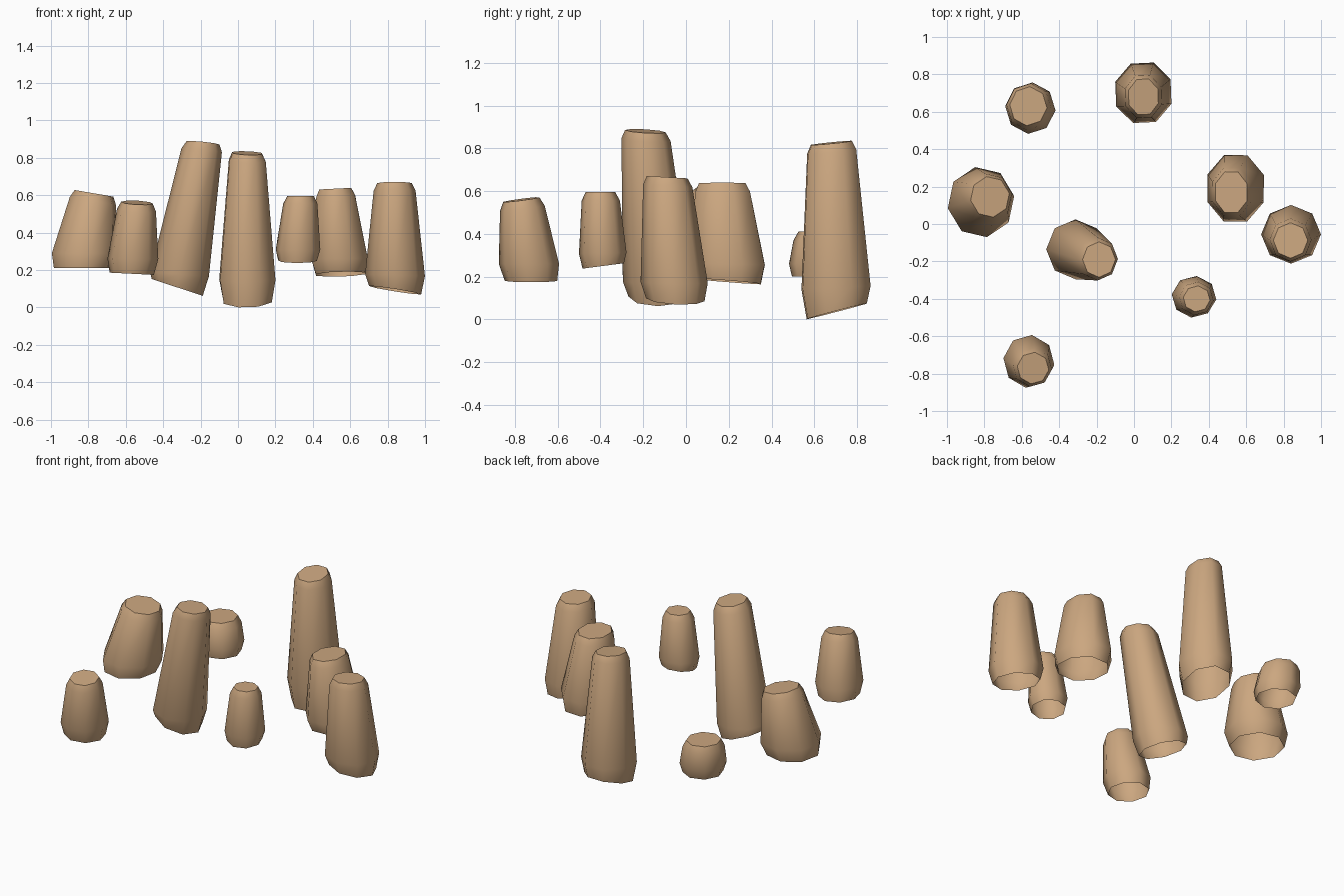
import bpy, bmesh, math

if "Cube" in bpy.data.objects:
    bpy.data.objects.remove(bpy.data.objects["Cube"])

wood = bpy.data.materials.new("tan_stone")
wood.diffuse_color = (0.60, 0.385, 0.215, 1)
wood.use_nodes = True
wood.node_tree.nodes["Principled BSDF"].inputs["Base Color"].default_value = wood.diffuse_color

SIDES = 8


def stump(name, base, wide, base_slope, lift, top, cap, top_slope, phase):
    """Open-bottomed tapering octagonal stump with tilted ends and a bevelled top.
    base/top: centres, wide/cap: x and y radii, slopes: dz/dx and dz/dy."""
    bm = bmesh.new()

    def ring(c, r, slope):
        out = []
        for i in range(SIDES):
            a = math.radians(phase) + 2 * math.pi * i / SIDES
            x, y = r[0] * math.cos(a), r[1] * math.sin(a)
            out.append(bm.verts.new((c[0] + x, c[1] + y,
                                     c[2] + x * slope[0] + y * slope[1])))
        return out

    def along(z):
        t = (z - base[2]) / (top[2] - base[2])
        return [base[i] + (top[i] - base[i]) * t for i in range(3)]

    belly = [base_slope[0] * 0.2, base_slope[1] * 0.2]
    rings = [
        ring(base, [r * 0.87 for r in wide], base_slope),
        ring(along(base[2] + lift), wide, belly),
        ring(along(top[2] - 0.04), [r + 0.02 for r in cap], top_slope),
        ring(top, cap, top_slope),
    ]
    for lo, hi in zip(rings, rings[1:]):
        for i in range(SIDES):
            j = (i + 1) % SIDES
            bm.faces.new((lo[i], lo[j], hi[j], hi[i]))
    bm.faces.new(rings[-1])
    mesh = bpy.data.meshes.new(name)
    bm.to_mesh(mesh)
    bm.free()
    mesh.materials.append(wood)
    ob = bpy.data.objects.new(name, mesh)
    bpy.context.collection.objects.link(ob)
    bpy.ops.object.select_all(action='DESELECT')
    ob.select_set(True)
    bpy.context.view_layer.objects.active = ob
    bpy.ops.object.shade_smooth_by_angle(angle=math.radians(50))


# Scattered stumps, left to right
stump("wide_left_stump", (-0.83, 0.11, 0.21), (0.18, 0.19), (0, 0), 0.08,
      (-0.77, 0.145, 0.61), (0.105, 0.11), (-0.17, 0), 10)
stump("short_back_stump", (-0.55, 0.615, 0.20), (0.135, 0.138), (0, 0), 0.06,
      (-0.565, 0.63, 0.41), (0.10, 0.105), (0, 0), 40)
stump("front_left_stump", (-0.568, -0.725, 0.18), (0.137, 0.142), (-0.05, 0), 0.08,
      (-0.54, -0.77, 0.56), (0.085, 0.085), (-0.05, 0.13), 38)
stump("tall_leaning_stump", (-0.325, -0.13, 0.107), (0.157, 0.16), (-0.33, 0), 0.07,
      (-0.187, -0.19, 0.88), (0.088, 0.095), (-0.1, -0.06), 0)
stump("tall_back_stump", (0.05, 0.705, 0.038), (0.16, 0.172), (0.02, 0.26), 0.11,
      (0.05, 0.68, 0.825), (0.085, 0.102), (-0.04, 0.1), 25)
stump("small_front_stump", (0.318, -0.387, 0.25), (0.12, 0.112), (0, 0.13), 0.06,
      (0.335, -0.40, 0.595), (0.072, 0.07), (0, 0), 38)
stump("right_back_stump", (0.548, 0.195, 0.178), (0.163, 0.192), (0.03, -0.08), 0.08,
      (0.52, 0.17, 0.635), (0.092, 0.118), (0.05, 0), 22)
stump("far_right_stump", (0.84, -0.05, 0.092), (0.16, 0.157), (-0.16, -0.05), 0.08,
      (0.837, -0.088, 0.665), (0.092, 0.095), (0, -0.06), 0)
